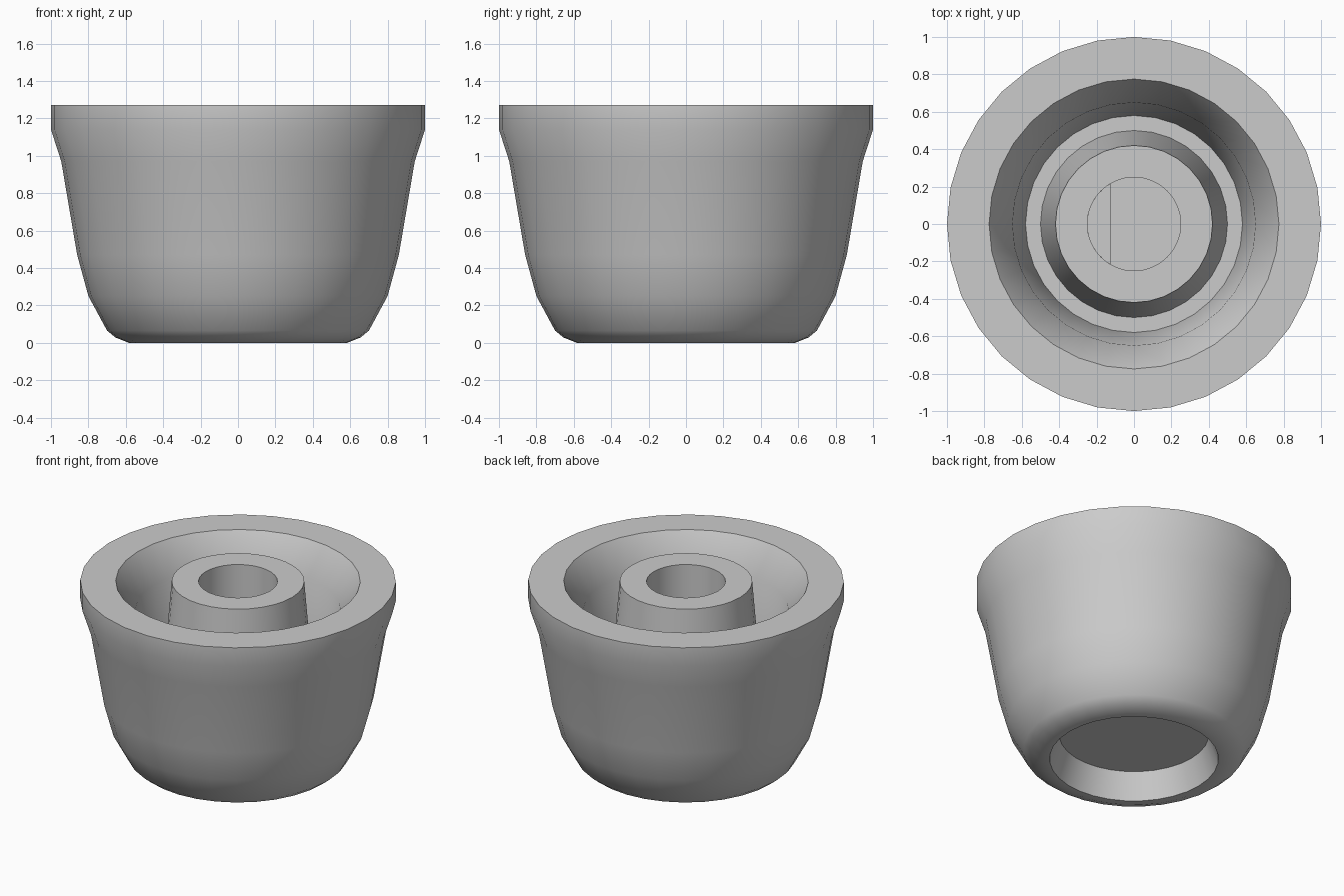
import bpy
import bmesh
from math import sin, cos, pi, radians

SEGMENTS = 32

cube = bpy.data.objects.get("Cube")
if cube:
    bpy.data.objects.remove(cube, do_unlink=True)

grey = bpy.data.materials.new("plain grey")
grey.use_nodes = True
colour = (0.6, 0.6, 0.6, 1)
grey.diffuse_color = colour
grey.node_tree.nodes["Principled BSDF"].inputs["Base Color"].default_value = colour


def finish(name, bm):
    bmesh.ops.recalc_face_normals(bm, faces=bm.faces)
    mesh = bpy.data.meshes.new(name)
    bm.to_mesh(mesh)
    bm.free()
    mesh.materials.append(grey)
    obj = bpy.data.objects.new(name, mesh)
    bpy.context.collection.objects.link(obj)
    bpy.ops.object.select_all(action="DESELECT")
    obj.select_set(True)
    bpy.context.view_layer.objects.active = obj
    bpy.ops.object.shade_smooth_by_angle(angle=radians(28))
    return obj


def lathe(name, profile):
    """Revolve (radius, height) points about z; both ends are capped."""
    bm = bmesh.new()
    rings = []
    for r, z in profile:
        angles = [2 * pi * i / SEGMENTS for i in range(SEGMENTS)]
        rings.append([bm.verts.new((r * cos(a), r * sin(a), z)) for a in angles])
    for low, high in zip(rings, rings[1:]):
        for i in range(SEGMENTS):
            j = (i + 1) % SEGMENTS
            bm.faces.new((low[i], low[j], high[j], high[i]))
    bm.faces.new(rings[0])
    bm.faces.new(rings[-1])
    return finish(name, bm)


# Cup shell with the raised post and its blind socket, from the recessed
# underside, round the outside, over the rim and down into the socket
underside = [(0.475, 0.18), (0.535, 0), (0.585, 0)]
outside = [(0.655, 0.028), (0.70, 0.065), (0.80, 0.25), (0.86, 0.47),
           (0.945, 0.97), (1, 1.14), (1, 1.27)]
bowl = [(0.775, 1.27), (0.65, 1.07), (0.58, 0.30)]
post = [(0.50, 0.30), (0.42, 1.27), (0.25, 1.27), (0.25, 0.40)]
lathe("knob_body", underside + outside + bowl + post)

# Flat key on one side of the socket
bm = bmesh.new()
arc = [radians(120 + 120 * i / 12) for i in range(13)]
base = bm.faces.new([bm.verts.new((0.25 * cos(a), 0.25 * sin(a), 0.38)) for a in arc])
top = bmesh.ops.extrude_face_region(bm, geom=[base])["geom"]
bmesh.ops.translate(bm, vec=(0, 0, 0.5),
                    verts=[v for v in top if isinstance(v, bmesh.types.BMVert)])
finish("socket_key", bm)
